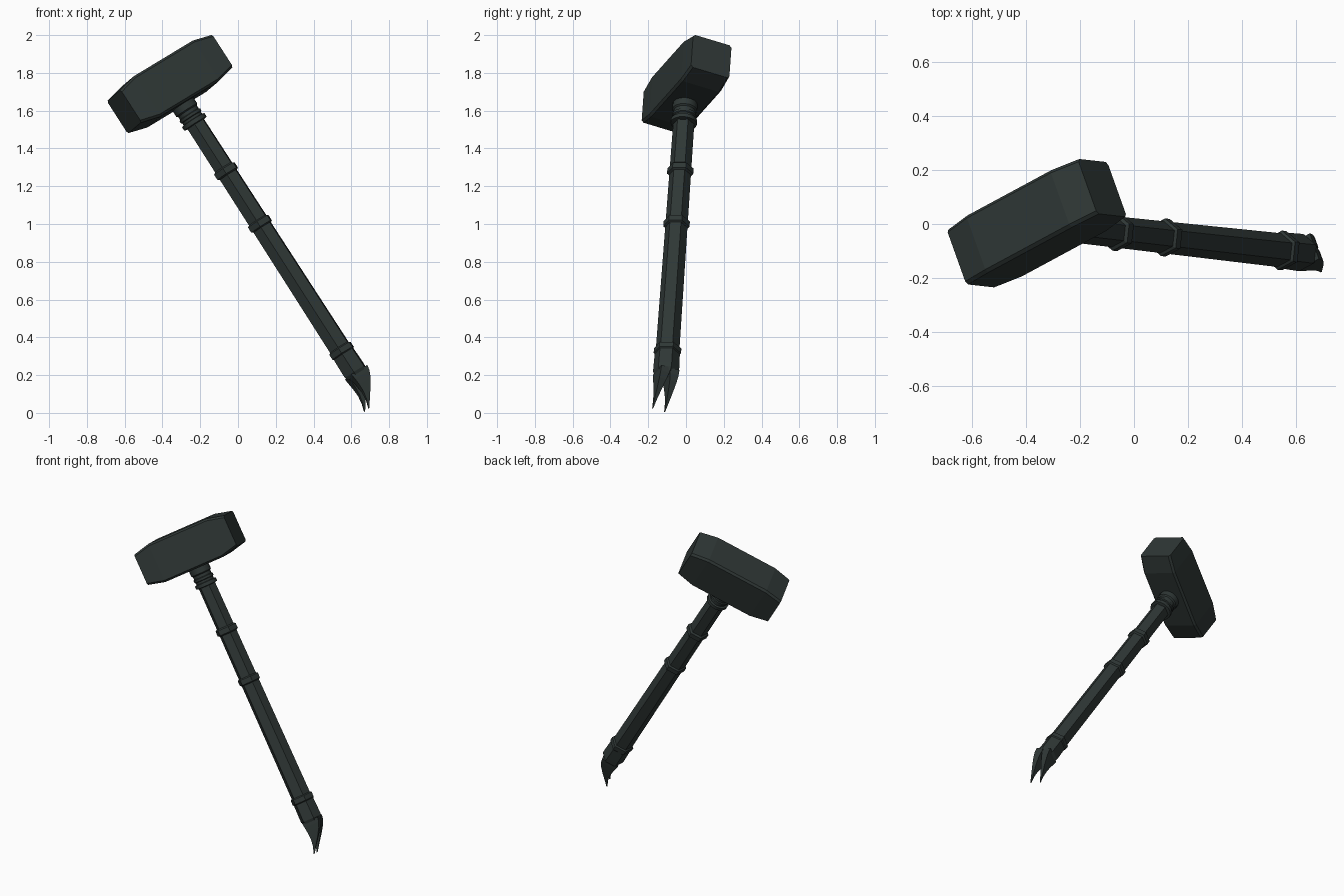
import bpy, bmesh, math
from mathutils import Vector

if "Cube" in bpy.data.objects:
    bpy.data.objects.remove(bpy.data.objects["Cube"])

# Local frame: D runs up the handle, L along the head, W across the head
C = Vector((-0.36, 0.003, 1.741))
D = Vector((-0.643, 0.0714, 1.0)).normalized()
L = Vector((0.777, 0.419, 0.470))
L = (L - D * L.dot(D)).normalized()
W = L.cross(D)

iron = bpy.data.materials.new("dark green grey iron")
iron.diffuse_color = (0.028, 0.038, 0.036, 1)
iron.use_nodes = True
iron.node_tree.nodes["Principled BSDF"].inputs["Base Color"].default_value = iron.diffuse_color


def place(l, w, s):
    """Local point: l along head, w across, s down the handle from the head centre."""
    return C + L * l + W * w - D * s


def loft(name, sections, smooth=False):
    """Skin a list of equal-length point loops and cap both ends."""
    bm = bmesh.new()
    loops = [[bm.verts.new(place(*p)) for p in sec] for sec in sections]
    n = len(loops[0])
    for a, b in zip(loops, loops[1:]):
        for i in range(n):
            j = (i + 1) % n
            bm.faces.new((a[i], a[j], b[j], b[i]))
    bm.faces.new(loops[0])
    bm.faces.new(loops[-1])
    bmesh.ops.recalc_face_normals(bm, faces=bm.faces)
    me = bpy.data.meshes.new(name)
    bm.to_mesh(me)
    bm.free()
    me.materials.append(iron)
    ob = bpy.data.objects.new(name, me)
    bpy.context.collection.objects.link(ob)
    if smooth:
        bpy.ops.object.select_all(action='DESELECT')
        ob.select_set(True)
        bpy.context.view_layer.objects.active = ob
        bpy.ops.object.shade_smooth_by_angle(angle=math.radians(35))
    return ob


def turned(name, profile, sides, smooth=False):
    """Polygonal turned part from (distance down, radius) pairs."""
    ang = [2 * math.pi * i / sides for i in range(sides)]
    return loft(name, [[(r * math.cos(a), r * math.sin(a), s) for a in ang]
                       for s, r in profile], smooth)


# Hammer head: chamfered block narrowing toward both ends
def head_section(a, w, h, c=0.012):
    pts = [(w, h - c), (w - c, h), (-w + c, h), (-w, h - c),
           (-w, -h + c), (-w + c, -h), (w - c, -h), (w, -h + c)]
    return [(a, y, z) for y, z in pts]


loft("hammer_head", [head_section(-0.312, 0.112, 0.102), head_section(-0.2, 0.117, 0.128),
                     head_section(0.2, 0.117, 0.128), head_section(0.312, 0.112, 0.102)])

# Round neck with flange and ring under the head
turned("neck", [(0.10, 0.066), (0.165, 0.066), (0.172, 0.058), (0.19, 0.058),
                (0.194, 0.064), (0.208, 0.064), (0.212, 0.058), (0.225, 0.058),
                (0.228, 0.07), (0.25, 0.07), (0.254, 0.05)], 16, True)

# Six-sided shaft
turned("shaft", [(0.2, 0.056), (1.7, 0.063)], 6)

# Grip rings
for i, s in enumerate((0.549, 0.882)):
    turned(f"shaft_ring_{i + 1}", [(s - 0.024, 0.057), (s - 0.016, 0.07),
                                   (s + 0.016, 0.07), (s + 0.024, 0.057)], 6)

# Bottom collar
turned("bottom_collar", [(1.66, 0.062), (1.667, 0.073), (1.697, 0.073), (1.703, 0.067),
                         (1.79, 0.069), (1.815, 0.069), (1.835, 0.058)], 6)

# Claw: two curved prongs; columns are s, outer l, inner l, w near, w far
CLAW = [(1.82, 0.058, -0.050, 0.0, 0.052), (1.85, 0.052, -0.046, 0.002, 0.052),
        (1.885, 0.036, -0.042, 0.010, 0.050), (1.93, 0.006, -0.041, 0.019, 0.046),
        (1.975, -0.028, -0.049, 0.027, 0.042), (2.02, -0.060, -0.066, 0.033, 0.037)]
for name, k in (("claw_prong_front", 1), ("claw_prong_back", -1)):
    loft(name, [[(o, k * a, s), (o, k * b, s), (i, k * b, s), (i, k * a, s)]
                for s, o, i, a, b in CLAW])
